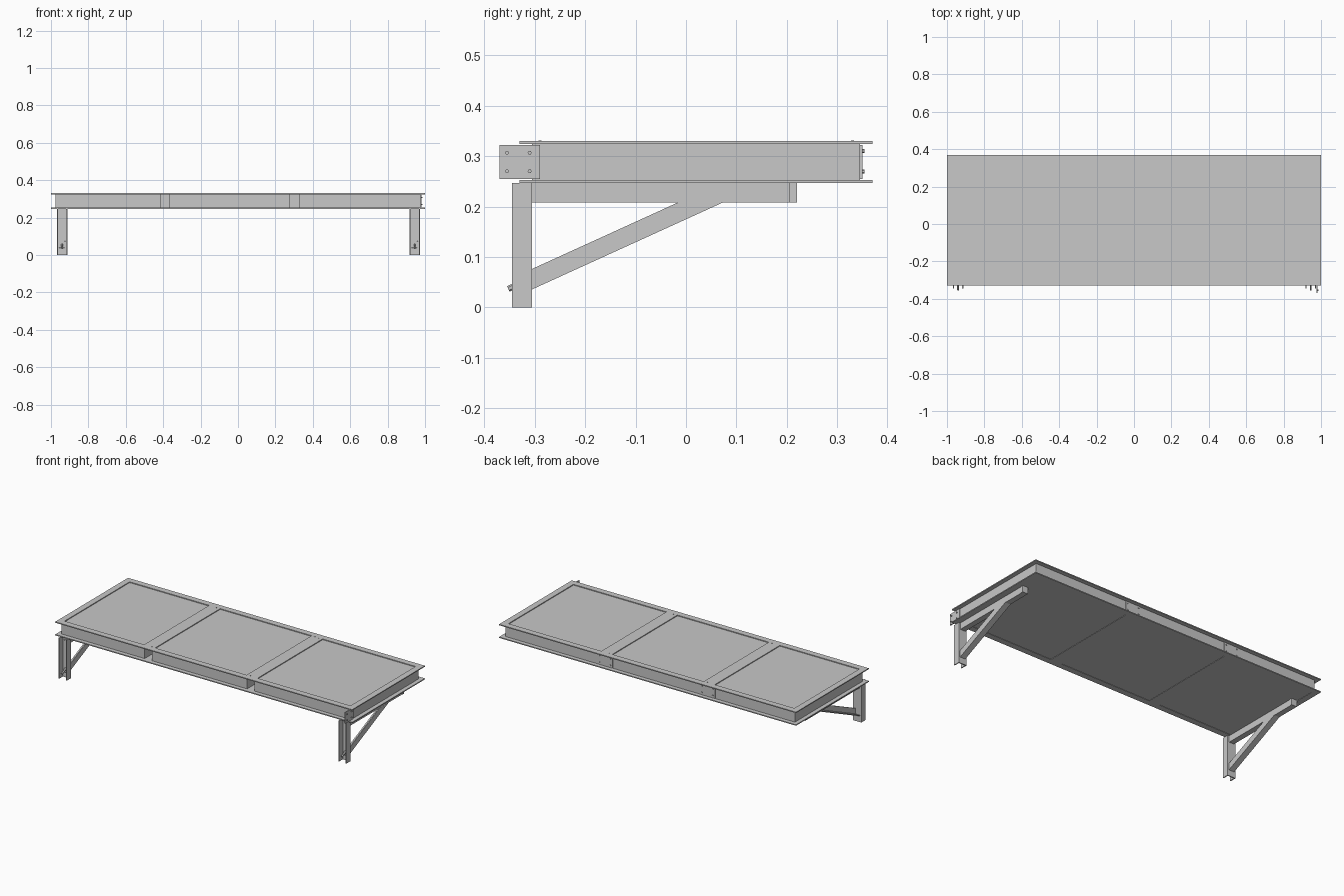
import bpy, bmesh
from math import pi
from mathutils import Vector, Matrix

if "Cube" in bpy.data.objects:
    bpy.data.objects.remove(bpy.data.objects["Cube"])

GREY = (0.58, 0.58, 0.58, 1)
steel = bpy.data.materials.new("light grey steel")
steel.diffuse_color = GREY
steel.use_nodes = True
steel.node_tree.nodes["Principled BSDF"].inputs["Base Color"].default_value = GREY

FRONT, BACK = -0.33, 0.37
BOTTOM, TOP = 0.247, 0.33
SHEET = 0.006


def finish(name, bm):
    bmesh.ops.recalc_face_normals(bm, faces=bm.faces)
    mesh = bpy.data.meshes.new(name)
    bm.to_mesh(mesh)
    bm.free()
    mesh.materials.append(steel)
    obj = bpy.data.objects.new(name, mesh)
    bpy.context.collection.objects.link(obj)
    return obj


def box(name, lo, hi):
    bm = bmesh.new()
    bmesh.ops.create_cube(bm, size=1)
    lo, hi = Vector(lo), Vector(hi)
    for v in bm.verts:
        v.co = (lo + hi) / 2 + v.co * (hi - lo)
    return finish(name, bm)


def bar(name, profile, start, end, side, up):
    """Sweep a flat profile from start to end; side and up orient it."""
    bm = bmesh.new()
    rings = [[bm.verts.new(Vector(p) + Vector(side) * a + Vector(up) * b)
              for a, b in profile] for p in (start, end)]
    n = len(profile)
    for i in range(n):
        j = (i + 1) % n
        bm.faces.new((rings[0][i], rings[0][j], rings[1][j], rings[1][i]))
    for ring in rings:
        bm.faces.new(ring)
    return finish(name, bm)


def channel(width, depth, wall):
    """C section with its web on the first axis and its mouth up."""
    w, t = width / 2, wall
    return [(-w, 0), (w, 0), (w, depth), (w - t, depth),
            (w - t, t), (t - w, t), (t - w, depth), (-w, depth)]


def bolt(name, at, axis, radius=0.004, length=0.005):
    bm = bmesh.new()
    turn = Vector((0, 0, 1)).rotation_difference(Vector(axis)).to_matrix().to_4x4()
    bmesh.ops.create_cone(bm, cap_ends=True, segments=6, radius1=radius,
                          radius2=radius, depth=length,
                          matrix=Matrix.Translation(at) @ turn)
    return finish(name, bm)


def frame(name, x0, x1):
    """Mitred channel frame, mouth outward, made by sweeping one section."""
    web, lip = 0.025, 0.037
    section = [(0, BOTTOM), (0, BOTTOM + SHEET), (web, BOTTOM + SHEET),
               (web, TOP - SHEET), (0, TOP - SHEET), (0, TOP),
               (lip, TOP), (lip, BOTTOM)]
    bm = bmesh.new()
    corners = [(x0, FRONT, 1, 1), (x1, FRONT, -1, 1),
               (x1, BACK, -1, -1), (x0, BACK, 1, -1)]
    rings = [[bm.verts.new((x + sx * d, y + sy * d, z)) for d, z in section]
             for x, y, sx, sy in corners]
    n = len(section)
    for k in range(4):
        a, b = rings[k], rings[(k + 1) % 4]
        for i in range(n):
            j = (i + 1) % n
            bm.faces.new((a[i], a[j], b[j], b[i]))
    return finish(name, bm)


# Three framed deck panels, each with a recessed top and bottom sheet
joints = [-0.39, 0.30]
edges = [-1, *joints, 1]
for i, (x0, x1) in enumerate(zip(edges, edges[1:])):
    frame(f"panel_frame_{i}", x0, x1)
    inset = 0.036
    for label, z in (("top", TOP - 0.010), ("bottom", BOTTOM + 0.002)):
        box(f"{label}_sheet_{i}", (x0 + inset, FRONT + inset, z),
            (x1 - inset, BACK - inset, z + 0.005))

# Splice plates on the back of each joint, and bolts through the flanges
for i, x in enumerate(joints):
    box(f"splice_plate_{i}", (x - 0.05, BACK - 0.025, BOTTOM + 0.008),
        (x + 0.05, BACK - 0.020, TOP - 0.008))
    for dx in (-0.037, 0.037):
        for z in (0.27, 0.31):
            bolt(f"splice_bolt_{i}", (x + dx, BACK - 0.018, z), (0, 1, 0))
    for dx in (-0.014, 0.014):
        for y in (FRONT + 0.04, BACK - 0.04):
            bolt(f"flange_bolt_{i}", (x + dx, y, TOP), (0, 0, 1), 0.003, 0.003)

# Joining plate that projects past the front corner
box("corner_plate", (0.975, -0.37, 0.255), (0.981, -0.29, 0.322))
for y in (-0.355, -0.31):
    for z in (0.27, 0.307):
        bolt("corner_bolt", (0.983, y, z), (1, 0, 0))

# Two triangular support brackets
for side, x in (("right", -0.94), ("left", 0.945)):
    # Post, with the mouth of its channel facing the front
    bar(f"{side}_post", channel(0.055, 0.04, 0.006),
        (x, -0.305, 0), (x, -0.305, BOTTOM), (1, 0, 0), (0, -1, 0))
    # Arm under the deck, with its web on the outer side
    bar(f"{side}_arm", channel(0.039, 0.034, 0.005),
        (x + 0.017, -0.306, 0.2275), (x + 0.017, 0.22, 0.2275),
        (0, 0, 1), (-1, 0, 0))
    box(f"{side}_arm_end_tab", (x - 0.017, 0.205, 0.208), (x + 0.02, 0.22, 0.247))
    # Diagonal angle: upright leg plus a foot along its lower edge
    foot, head = Vector((x, -0.318, 0.03)), Vector((x, 0.075, 0.209))
    along = (head - foot).normalized()
    across = Vector((1, 0, 0)).cross(along)
    angle = [(-0.018, 0), (0.018, 0), (0.018, 0.037), (0.012, 0.037),
             (0.012, 0.006), (-0.018, 0.006)]
    brace = bar(f"{side}_brace", angle, foot, head, (1, 0, 0), across)
    # Trim the ends: upright at the post, level under the arm
    for v in brace.data.vertices:
        at_post = v.co.y < -0.2
        step = ((-0.318 - v.co.y) / along.y if at_post
                else (0.209 - v.co.z) / along.z)
        v.co += along * step
    # Bolts at the foot and the head of the post
    for dx in (-0.01, 0.01):
        bolt(f"{side}_foot_bolt", (x + dx, -0.313, 0.05), (0, -1, 0), 0.005, 0.008)
        bolt(f"{side}_head_bolt", (x + dx, -0.313, 0.228), (0, -1, 0), 0.005, 0.008)
    bolt(f"{side}_brace_pin", (x, -0.332, 0.046), along, 0.006, 0.045)
